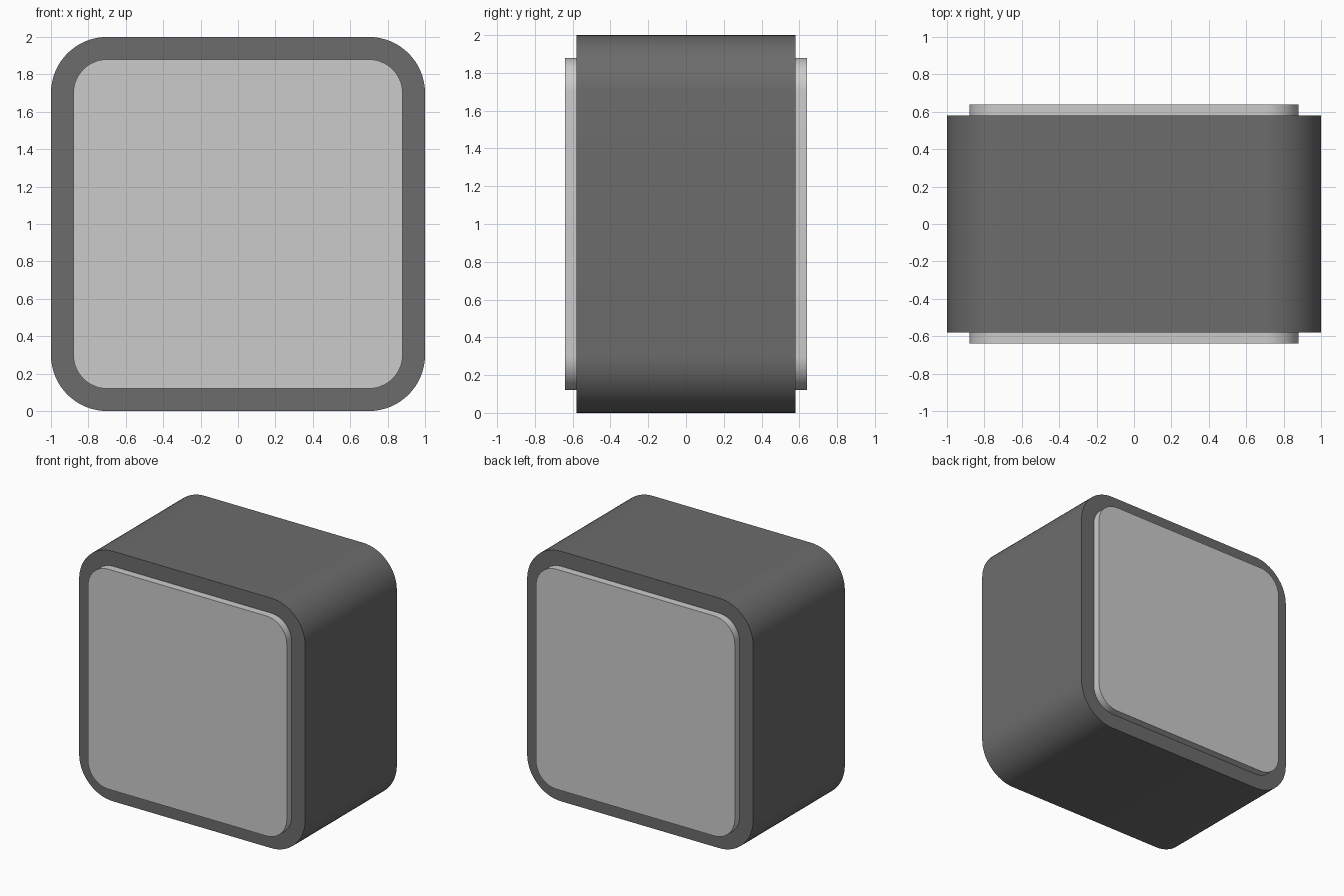
import bpy
import bmesh
from math import cos, sin, pi

cube = bpy.data.objects.get("Cube")
if cube:
    bpy.data.objects.remove(cube, do_unlink=True)


def material(name, shade):
    mat = bpy.data.materials.new(name)
    mat.use_nodes = True
    colour = (shade, shade, shade, 1)
    mat.diffuse_color = colour
    mat.node_tree.nodes["Principled BSDF"].inputs["Base Color"].default_value = colour
    return mat


def rounded_slab(name, half, radius, y_front, y_back, mat, steps=16):
    """Extrude a rounded square outline from y_front to y_back."""
    bm = bmesh.new()
    centre = half - radius
    outline = []
    for corner, (sx, sz) in enumerate([(1, 1), (-1, 1), (-1, -1), (1, -1)]):
        for i in range(steps + 1):
            a = (corner + i / steps) * pi / 2
            outline.append(bm.verts.new((sx * centre + radius * cos(a), y_front,
                                         1 + sz * centre + radius * sin(a))))
    face = bm.faces.new(outline)
    extruded = bmesh.ops.extrude_face_region(bm, geom=[face])["geom"]
    moved = [g for g in extruded if isinstance(g, bmesh.types.BMVert)]
    bmesh.ops.translate(bm, verts=moved, vec=(0, y_back - y_front, 0))
    bmesh.ops.recalc_face_normals(bm, faces=bm.faces)
    mesh = bpy.data.meshes.new(name)
    bm.to_mesh(mesh)
    bm.free()
    mesh.materials.append(mat)
    obj = bpy.data.objects.new(name, mesh)
    bpy.context.collection.objects.link(obj)
    bpy.ops.object.select_all(action="DESELECT")
    obj.select_set(True)
    bpy.context.view_layer.objects.active = obj
    bpy.ops.object.shade_smooth_by_angle(angle=pi / 6)
    return obj


dark = material("dark_grey", 0.15)
light = material("light_grey", 0.8)

# Dark rounded housing
rounded_slab("housing", 1.0, 0.3, -0.58, 0.58, dark)

# Raised light panels, seated slightly into the housing
for name, side in (("front_panel", -1), ("back_panel", 1)):
    rounded_slab(name, 0.88, 0.18, side * 0.64, side * 0.56, light)
